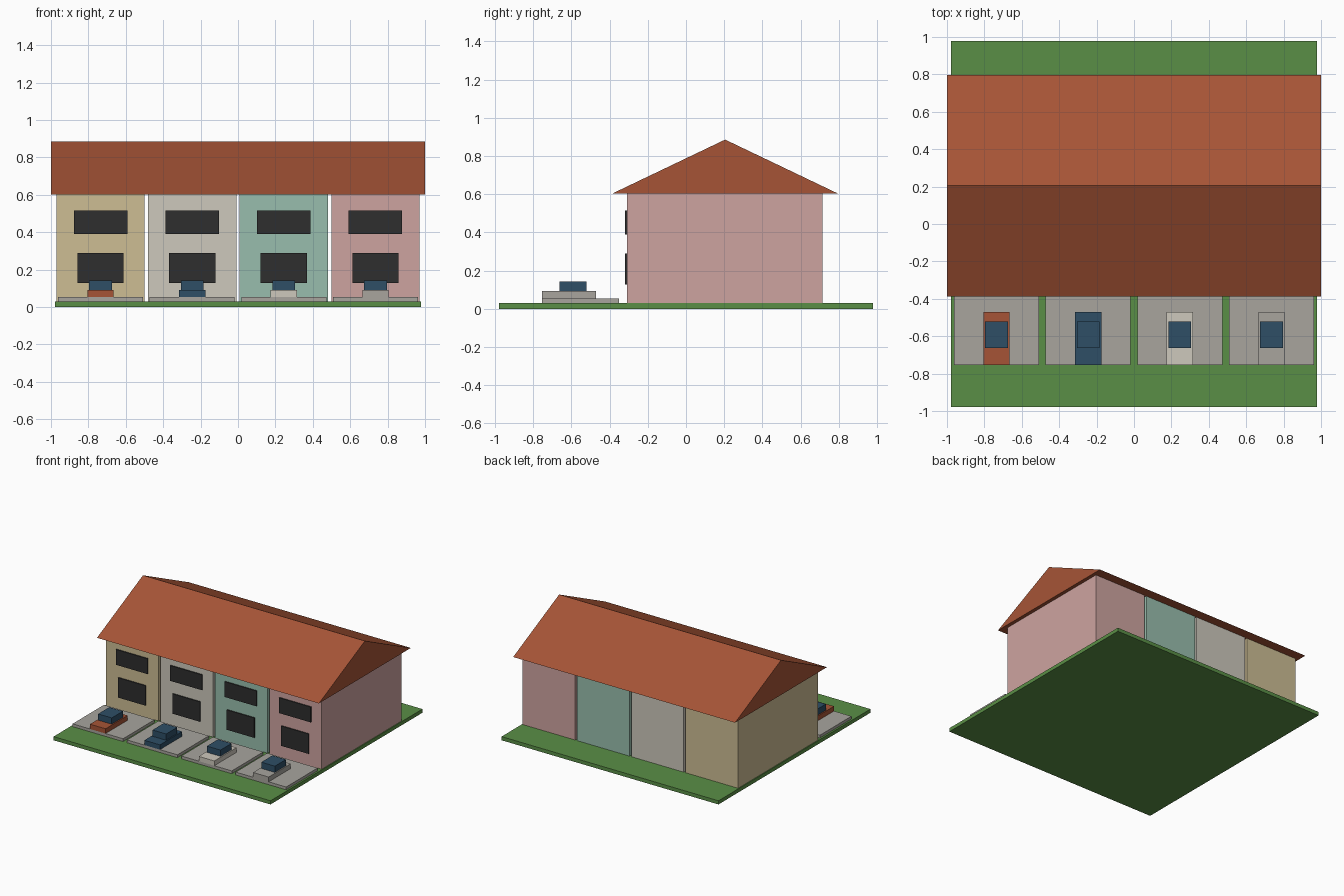
import bpy

if "Cube" in bpy.data.objects:
    bpy.data.objects.remove(bpy.data.objects["Cube"])


def material(name, rgb):
    """Flat material from an 8-bit sRGB colour."""
    lin = [(c / 255 / 12.92) if c <= 10 else ((c / 255 + 0.055) / 1.055) ** 2.4 for c in rgb]
    m = bpy.data.materials.new(name)
    m.diffuse_color = (*lin, 1)
    m.use_nodes = True
    m.node_tree.nodes["Principled BSDF"].inputs["Base Color"].default_value = m.diffuse_color
    return m


grass = material("grass green", (90, 143, 70))
tile = material("roof terracotta", (166, 84, 54))
paving = material("paving grey", (168, 165, 158))
glass = material("window black", (46, 46, 46))
blue = material("car blue", (46, 78, 102))
cream = material("cream", (205, 200, 188))
sand = material("sand wall", (205, 189, 148))
mint = material("mint wall", (153, 190, 173))
pink = material("pink wall", (206, 164, 160))


def mesh_object(name, verts, faces, mat):
    me = bpy.data.meshes.new(name)
    me.from_pydata(verts, [], faces)
    me.materials.append(mat)
    ob = bpy.data.objects.new(name, me)
    bpy.context.collection.objects.link(ob)
    return ob


def box(name, cx, width, y, z, mat):
    """Box centred on cx, spanning the y and z ranges."""
    v = [(cx + s * width / 2, b, c) for s in (-1, 1) for b in y for c in z]
    f = [(0, 1, 3, 2), (4, 6, 7, 5), (0, 4, 5, 1), (2, 3, 7, 6), (0, 2, 6, 4), (1, 5, 7, 3)]
    return mesh_object(name, v, f, mat)


# Lawn slab
box("lawn", 0, 1.955, (-0.978, 0.978), (0, 0.03), grass)

# Four terraced houses, each with windows, driveway and parked car
row = [("left", sand, tile), ("mid_left", cream, blue),
       ("mid_right", mint, cream), ("right", pink, paving)]
for i, (side, wall, paint) in enumerate(row):
    x = (i - 1.5) * 0.49
    box(f"house_{side}", x, 0.472, (-0.31, 0.716), (0.03, 0.603), wall)
    box(f"upper_window_{side}", x, 0.286, (-0.319, -0.3095), (0.39, 0.515), glass)
    box(f"lower_window_{side}", x, 0.248, (-0.319, -0.3095), (0.128, 0.29), glass)
    box(f"driveway_{side}", x, 0.455, (-0.755, -0.35), (0.03, 0.053), paving)
    box(f"car_body_{side}", x, 0.14, (-0.755, -0.471), (0.053, 0.092), paint)
    box(f"car_cabin_{side}", x, 0.122, (-0.663, -0.52), (0.092, 0.143), blue)

# Gable roof prism over the whole terrace
gable = [(-0.387, 0.603), (0.797, 0.603), (0.205, 0.886)]
verts = [(x, y, z) for x in (-1, 1) for y, z in gable]
mesh_object("gable_roof", verts,
            [(0, 2, 1), (3, 4, 5), (0, 1, 4, 3), (1, 2, 5, 4), (2, 0, 3, 5)], tile)
